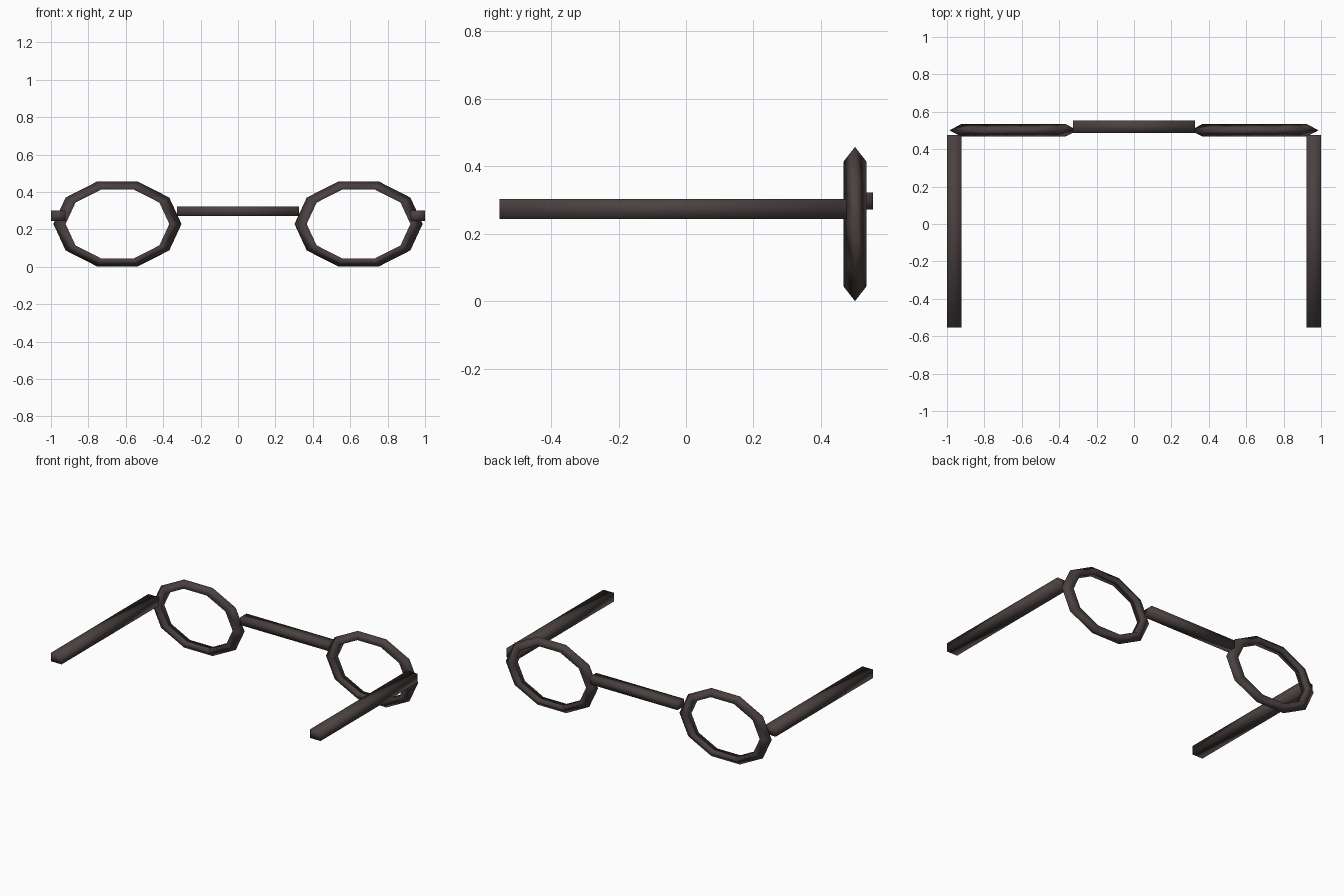
import bpy
from math import pi

if "Cube" in bpy.data.objects:
    bpy.data.objects.remove(bpy.data.objects["Cube"])

frame_mat = bpy.data.materials.new("dark_brown")
frame_mat.diffuse_color = (0.07, 0.053, 0.052, 1)
frame_mat.use_nodes = True
frame_mat.node_tree.nodes["Principled BSDF"].inputs["Base Color"].default_value = frame_mat.diffuse_color


def finish(name):
    ob = bpy.context.object
    ob.name = name
    ob.data.materials.append(frame_mat)
    bpy.ops.object.transform_apply(location=False, rotation=True, scale=True)
    bpy.ops.object.shade_smooth()
    return ob


def bar(name, lo, hi):
    centre = [(a + b) / 2 for a, b in zip(lo, hi)]
    bpy.ops.mesh.primitive_cube_add(size=1, location=centre)
    bpy.context.object.scale = [b - a for a, b in zip(lo, hi)]
    return finish(name)


def rim(name, x):
    # ten-sided oval ring with a triangular section, point outward
    bpy.ops.mesh.primitive_torus_add(major_segments=10, minor_segments=3,
                                     major_radius=0.873, minor_radius=0.127,
                                     location=(x, 0.501, 0.2285),
                                     rotation=(pi / 2, 0, 0))
    bpy.context.object.scale = (0.3425, 0.2403, 0.31)
    return finish(name)


# rims and temple arms on both sides
for side, s in (("left", -1), ("right", 1)):
    rim(side + "_rim", s * 0.6445)
    x0, x1 = sorted((s * 0.922, s * 1.0))
    bar(side + "_temple", (x0, -0.553, 0.244), (x1, 0.477, 0.302))

# nose bridge
bar("bridge", (-0.325, 0.487, 0.271), (0.325, 0.554, 0.322))
